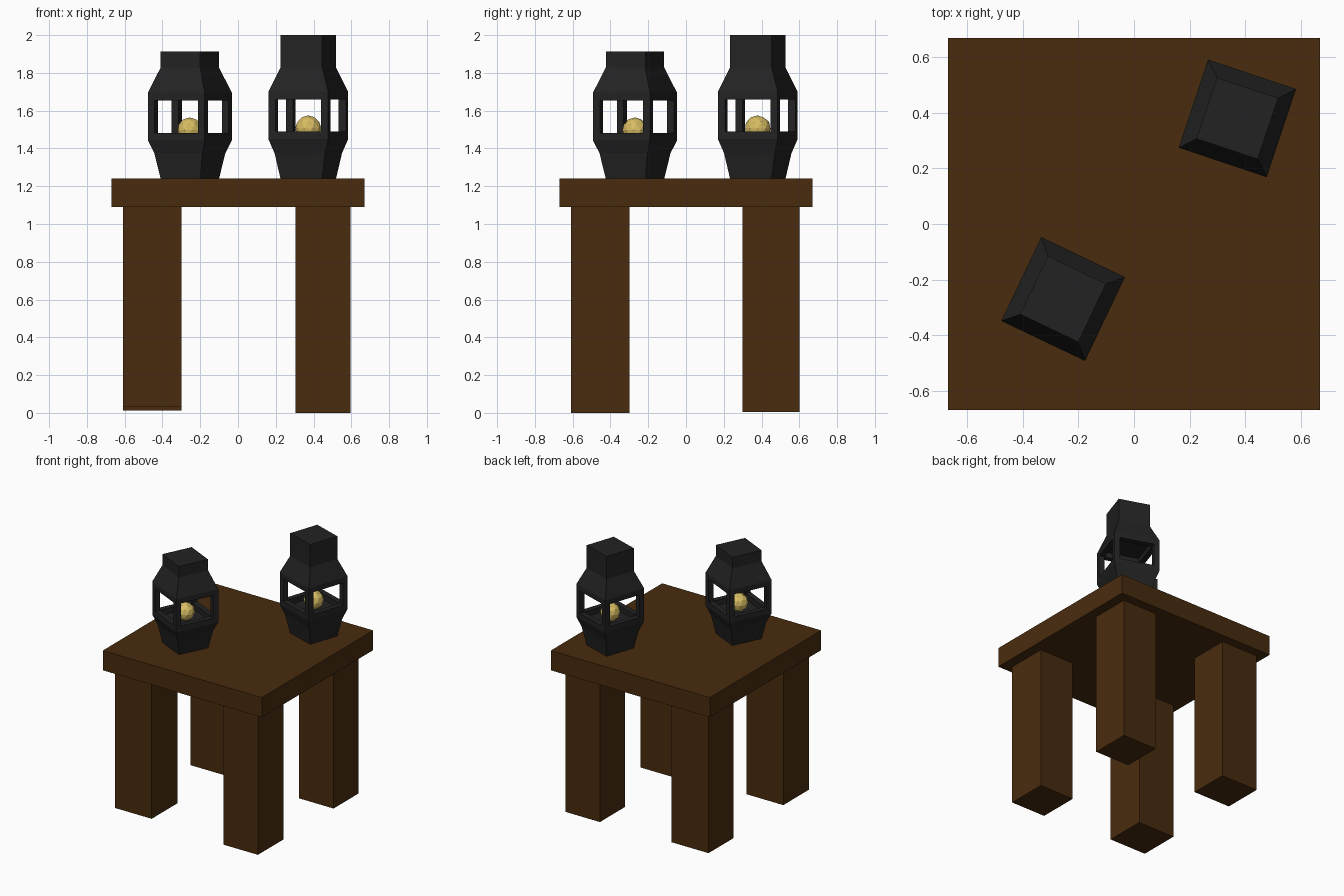
import bpy, bmesh, math
from mathutils import Matrix, Vector

if "Cube" in bpy.data.objects:
    bpy.data.objects.remove(bpy.data.objects["Cube"])


def material(name, rgb):
    m = bpy.data.materials.new(name)
    m.diffuse_color = (*rgb, 1)
    m.use_nodes = True
    m.node_tree.nodes["Principled BSDF"].inputs["Base Color"].default_value = m.diffuse_color
    return m


WOOD = material("dark_wood", (0.066, 0.0245, 0.0045))
IRON = material("black_iron", (0.0165, 0.0165, 0.0165))
GLOW = material("warm_yellow", (0.69, 0.51, 0.125))


def finish(name, bm, mat, matrix=Matrix()):
    bmesh.ops.recalc_face_normals(bm, faces=bm.faces)
    mesh = bpy.data.meshes.new(name)
    bm.to_mesh(mesh)
    bm.free()
    mesh.materials.append(mat)
    ob = bpy.data.objects.new(name, mesh)
    ob.matrix_world = matrix
    bpy.context.collection.objects.link(ob)
    return ob


def add_box(bm, lo, hi):
    lo, hi = Vector(lo), Vector(hi)
    mat = Matrix.Translation((lo + hi) / 2) @ Matrix.Diagonal((*(hi - lo), 1))
    bmesh.ops.create_cube(bm, size=1, matrix=mat)


def box(name, lo, hi, mat):
    bm = bmesh.new()
    add_box(bm, lo, hi)
    finish(name, bm, mat)


def square_loft(name, profile, mat, matrix):
    """Closed solid through square sections given as (height, half width)."""
    bm = bmesh.new()
    rings = [[bm.verts.new((sx * h, sy * h, z))
              for sx, sy in ((-1, -1), (1, -1), (1, 1), (-1, 1))]
             for z, h in profile]
    for a, b in zip(rings, rings[1:]):
        for i in range(4):
            j = (i + 1) % 4
            bm.faces.new((a[i], a[j], b[j], b[i]))
    bm.faces.new(rings[0][::-1])
    bm.faces.new(rings[-1])
    finish(name, bm, mat, matrix)


# Table: slab and four thick legs, slightly uneven at the feet
box("table_top", (-0.67, -0.67, 1.09), (0.67, 0.67, 1.24), WOOD)
for side, x0, x1, feet in (("left", -0.61, -0.30, (0.035, 0.013)),
                           ("right", 0.305, 0.595, (0.0, 0.005))):
    box(f"front_{side}_leg", (x0, -0.61, feet[0]), (x1, -0.30, 1.09), WOOD)
    box(f"back_{side}_leg", (x0, 0.30, feet[1]), (x1, 0.60, 1.09), WOOD)


def lantern(tag, x, y, angle, low, high, top, ball_z, ball_r):
    place = Matrix.Translation((x, y, 0)) @ Matrix.Rotation(math.radians(angle), 4, 'Z')
    w, t, neck = 0.167, 0.04, 0.116
    # Flared base and tapered roof with neck
    square_loft(f"{tag}_lantern_base",
                [(1.24, neck), (1.375, 0.141), (low, w)], IRON, place)
    square_loft(f"{tag}_lantern_roof",
                [(high, w), (1.828, neck), (top, neck)], IRON, place)
    # Open cage: corner posts with rails at the bottom and top
    bm = bmesh.new()
    for sx in (-1, 1):
        for sy in (-1, 1):
            cx, cy = sx * (w - t / 2), sy * (w - t / 2)
            add_box(bm, (cx - t / 2, cy - t / 2, low), (cx + t / 2, cy + t / 2, high))
    for z in (low, high - t):
        for s in (-1, 1):
            c = s * (w - t / 2)
            add_box(bm, (t - w, c - t / 2, z), (w - t, c + t / 2, z + t))
            add_box(bm, (c - t / 2, t - w, z), (c + t / 2, w - t, z + t))
    finish(f"{tag}_lantern_cage", bm, IRON, place)
    # Faceted glowing ball
    bm = bmesh.new()
    bmesh.ops.create_icosphere(bm, subdivisions=2, radius=ball_r,
                               matrix=Matrix.Translation((0, 0, ball_z)))
    finish(f"{tag}_lantern_light", bm, GLOW, place)


lantern("front", -0.255, -0.27, -25.5, 1.443, 1.695, 1.912, 1.497, 0.067)
lantern("back", 0.372, 0.380, -18.5, 1.45, 1.70, 2.0, 1.505, 0.07)
